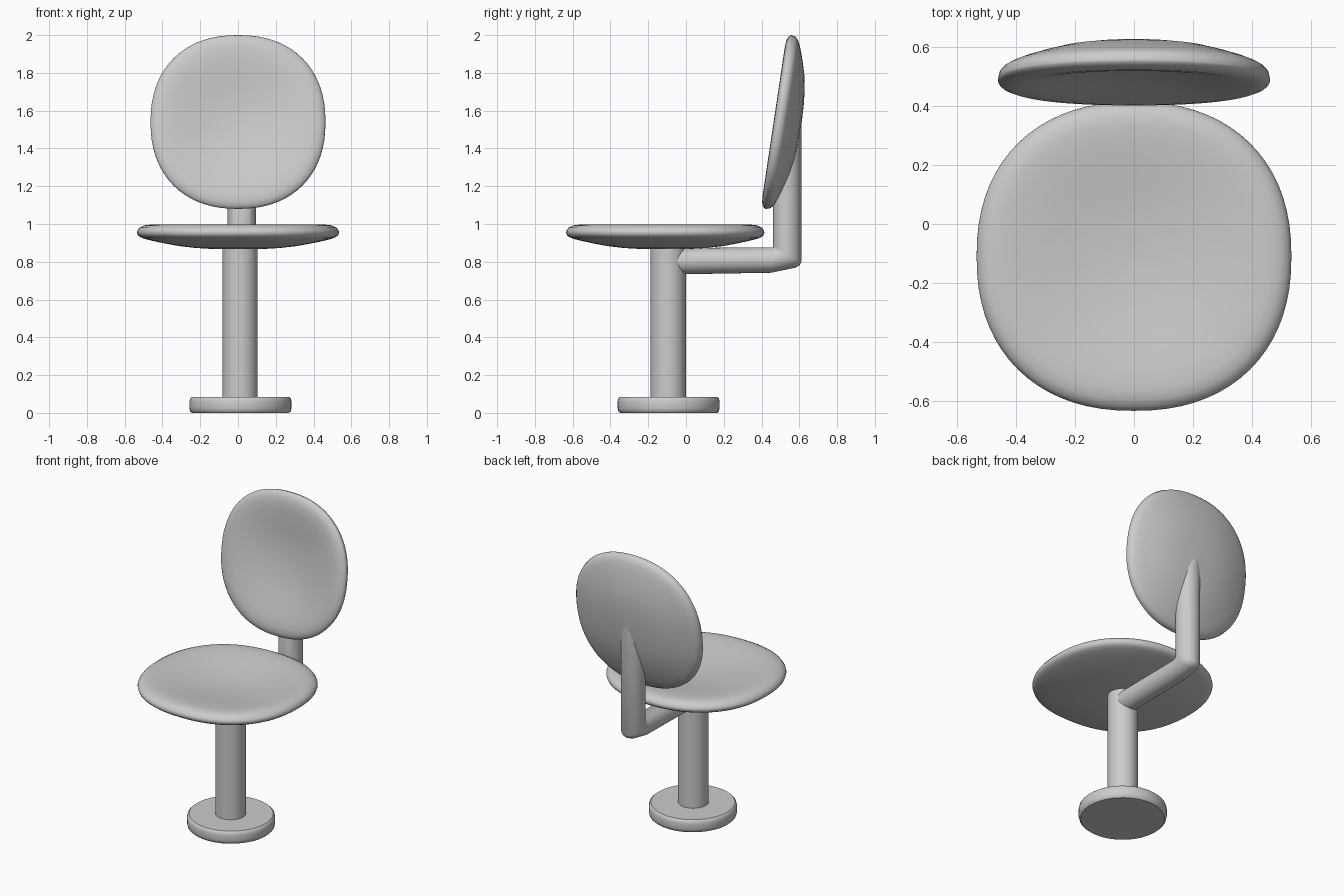
import bpy, bmesh
from math import cos, sin, pi, radians, copysign
from mathutils import Vector

if "Cube" in bpy.data.objects:
    bpy.data.objects.remove(bpy.data.objects["Cube"])


def finish(name, bm, angle=40):
    bmesh.ops.recalc_face_normals(bm, faces=bm.faces)
    me = bpy.data.meshes.new(name)
    bm.to_mesh(me)
    bm.free()
    ob = bpy.data.objects.new(name, me)
    bpy.context.collection.objects.link(ob)
    bpy.ops.object.select_all(action='DESELECT')
    ob.select_set(True)
    bpy.context.view_layer.objects.active = ob
    bpy.ops.object.shade_smooth_by_angle(angle=radians(angle))
    return ob


def loft(name, rings, angle=40):
    """Skin a list of closed point loops and cap both ends."""
    bm = bmesh.new()
    loops = [[bm.verts.new(p) for p in r] for r in rings]
    n = len(loops[0])
    for a, b in zip(loops, loops[1:]):
        for i in range(n):
            j = (i + 1) % n
            bm.faces.new((a[i], a[j], b[j], b[i]))
    bm.faces.new(loops[0])
    bm.faces.new(loops[-1])
    return finish(name, bm, angle)


def squircle(rx, ry, z, n=2.25, seg=72):
    pts = []
    for i in range(seg):
        c, s = cos(2 * pi * i / seg), sin(2 * pi * i / seg)
        pts.append(Vector((rx * copysign(abs(c) ** (2 / n), c),
                           ry * copysign(abs(s) ** (2 / n), s), z)))
    return pts


def cushion(name, rx, ry, lip, dish, belly, loc, tilt=0):
    """Dished pad: hollow upper face, rounded rim, domed underside."""
    span = lip - dish
    top = [(.01, dish), (.15, dish + .05 * span), (.3, dish + .17 * span),
           (.45, dish + .4 * span), (.6, dish + .66 * span),
           (.75, dish + .9 * span), (.86, lip), (.93, lip * .9),
           (.975, lip * .6), (.995, lip * .25)]
    under = [(1, 0), (.99, -.17), (.965, -.28), (.92, -.38), (.84, -.5),
             (.72, -.65), (.58, -.8), (.42, -.91), (.25, -.97), (.01, -1)]
    prof = top + [(r, h * belly) for r, h in under]
    ob = loft(name, [squircle(rx * r, ry * r, z) for r, z in prof], 80)
    ob.location = loc
    ob.rotation_euler.x = radians(tilt)
    return ob


def disc(name, x, y, profile, seg=48):
    return loft(name, [[Vector((x + r * cos(2 * pi * i / seg),
                                y + r * sin(2 * pi * i / seg), z))
                        for i in range(seg)] for r, z in profile])


# Base plate and column
disc("base_plate", .013, -.092, [(.257, 0), (.266, .008), (.27, .025), (.27, .06),
                                 (.266, .077), (.257, .085)])
disc("column", .011, -.094, [(.093, .04), (.093, .925)])

# Bent support: horizontal arm, elbow, then upright cut to sit inside the back
# each section: (low/outer y, z), (high/inner y, z), half width
sections = [((-.07, .733), (-.07, .873), .070),
            ((.45, .742), (.458, .876), .071),
            ((.575, .768), (.461, .878), .074),
            ((.600, .78), (.461, .88), .075),
            ((.611, .80), (.461, .89), .075),
            ((.611, 1.60), (.461, 1.17), .075)]
rings = []
for (y0, z0), (y1, z1), w in sections:
    a, b = Vector((.02, y0, z0)), Vector((.02, y1, z1))
    mid, half = (a + b) / 2, (b - a) / 2
    rings.append([mid + half * cos(t * pi / 16) + Vector((w * sin(t * pi / 16), 0, 0))
                  for t in range(32)])
loft("back_support", rings)

# Seat and backrest pads
cushion("seat", .535, .525, .042, -.002, .09, (0, -.11, .955))
cushion("backrest", .463, .465, .026, -.02, .122, (0, .49, 1.54), 81.5)
